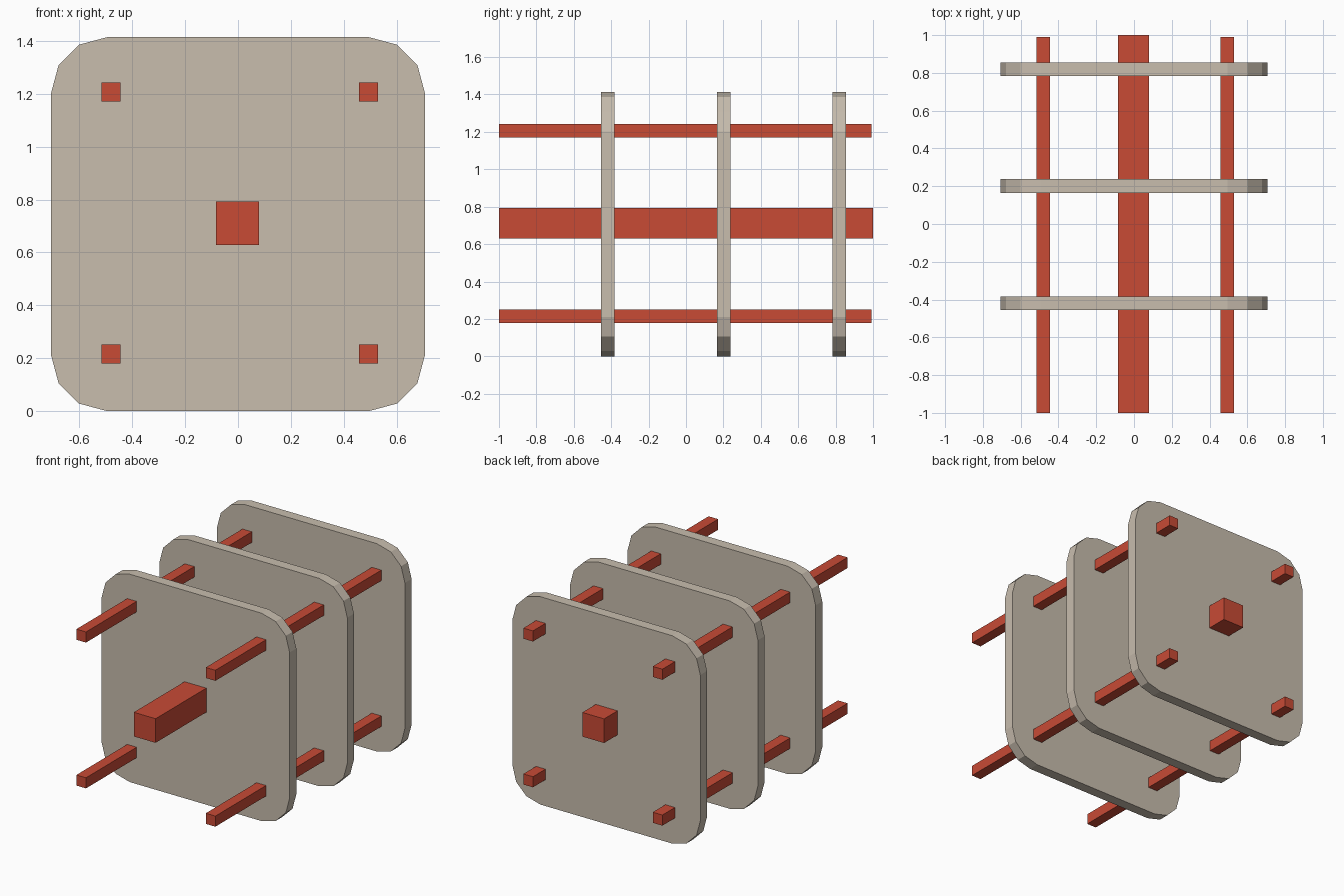
import bpy, bmesh, math

if "Cube" in bpy.data.objects:
    bpy.data.objects.remove(bpy.data.objects["Cube"])


def material(name, rgb):
    m = bpy.data.materials.new(name)
    m.diffuse_color = (*rgb, 1)
    m.use_nodes = True
    m.node_tree.nodes["Principled BSDF"].inputs["Base Color"].default_value = m.diffuse_color
    return m


stone = material("warm_beige", (0.578, 0.509, 0.423))
red = material("brick_red", (0.578, 0.069, 0.036))


def prism(name, outline, y0, y1, mat):
    """Extrude an x/z outline from y0 to y1."""
    bm = bmesh.new()
    front = [bm.verts.new((x, y0, z)) for x, z in outline]
    back = [bm.verts.new((x, y1, z)) for x, z in outline]
    bm.faces.new(front)
    bm.faces.new(back[::-1])
    n = len(outline)
    for i in range(n):
        j = (i + 1) % n
        bm.faces.new((front[j], front[i], back[i], back[j]))
    bmesh.ops.recalc_face_normals(bm, faces=bm.faces)
    me = bpy.data.meshes.new(name)
    bm.to_mesh(me)
    bm.free()
    me.materials.append(mat)
    ob = bpy.data.objects.new(name, me)
    bpy.context.collection.objects.link(ob)
    return ob


def square(cx, cz, h):
    return [(cx - h, cz - h), (cx + h, cz - h), (cx + h, cz + h), (cx - h, cz + h)]


# Rounded square outline: three facets per corner
HALF, R = 0.707, 0.211
outline = []
for k, (sx, sz) in enumerate([(1, 1), (-1, 1), (-1, -1), (1, -1)]):
    for i in range(4):
        a = math.radians(90 * k + 30 * i)
        outline.append((sx * (HALF - R) + R * math.cos(a),
                        HALF + sz * (HALF - R) + R * math.sin(a)))

# Three plates
for name, y in (("front_plate", -0.419), ("middle_plate", 0.201), ("back_plate", 0.820)):
    prism(name, outline, y - 0.036, y + 0.036, stone)

# Four corner rods
for side, x in (("left", -0.480), ("right", 0.494)):
    for level, z in (("lower", 0.215), ("upper", 1.207)):
        prism(f"{level}_{side}_rod", square(x, z, 0.036), -1.0, 0.991, red)

# Thick central beam
prism("central_beam", square(-0.002, 0.711, 0.082), -1.0, 1.0, red)
